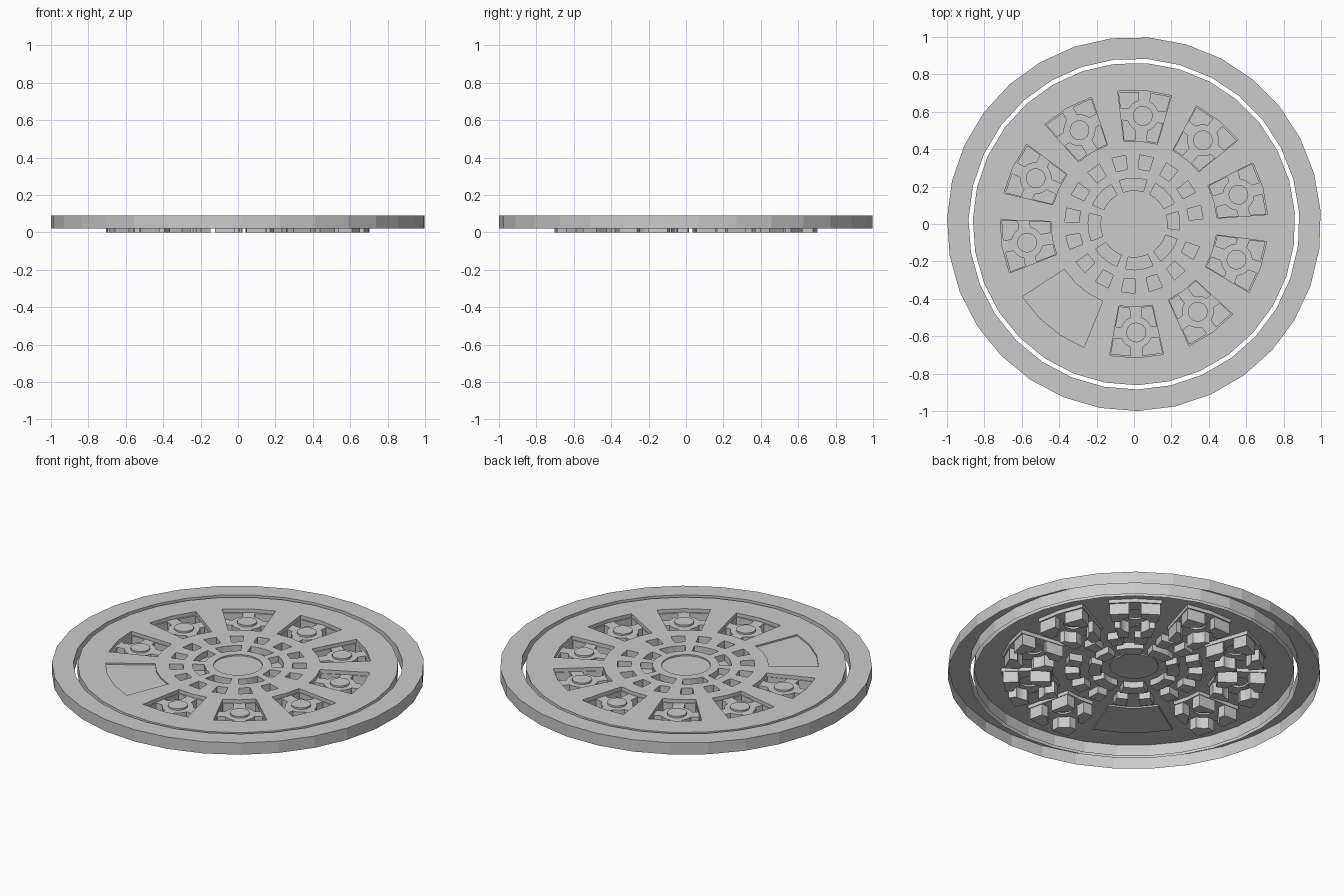
import bpy, bmesh, math
from mathutils import Vector

if "Cube" in bpy.data.objects:
    bpy.data.objects.remove(bpy.data.objects["Cube"])

N = 31                         # sides of every circle
STEP = 2 * math.pi / N
PHASE = math.radians(4.05)
TOP, SKIRT = 0.087, 0.02


def pol(r, k):
    a = PHASE + k * STEP
    return (r * math.cos(a), r * math.sin(a))


def circle(r):
    return [pol(r, k) for k in range(N)]


def sector(r0, r1, k0, k1):
    ks = range(k0, k1 + 1)
    return [pol(r1, k) for k in ks] + [pol(r0, k) for k in reversed(ks)]


def flat(bm, z, *loops):
    """Fill the first outline, leaving the others as holes."""
    edges = []
    for lp in loops:
        vs = [bm.verts.new((x, y, z)) for x, y in lp]
        edges += [bm.edges.new((vs[i - 1], vs[i])) for i in range(len(vs))]
    bmesh.ops.triangle_fill(bm, edges=edges, use_beauty=True,
                            use_dissolve=False, normal=Vector((0, 0, 1)))


def wall(bm, lp, z0, z1):
    lo = [bm.verts.new((x, y, z0)) for x, y in lp]
    hi = [bm.verts.new((x, y, z1)) for x, y in lp]
    for i in range(len(lp)):
        bm.faces.new((lo[i - 1], lo[i], hi[i], hi[i - 1]))


def pocket(bm, lp, z0, z1):
    flat(bm, z0, lp)
    wall(bm, lp, z0, z1)


def finish(bm, name):
    bmesh.ops.remove_doubles(bm, verts=bm.verts, dist=0.0002)
    bmesh.ops.recalc_face_normals(bm, faces=bm.faces)
    up = [f for f in bm.faces if abs(f.normal.z) > 0.9]
    if up and sum(f.normal.z * f.calc_area() for f in up) < 0:
        bmesh.ops.reverse_faces(bm, faces=bm.faces)
    me = bpy.data.meshes.new(name)
    bm.to_mesh(me)
    bm.free()
    bpy.context.collection.objects.link(bpy.data.objects.new(name, me))


# Outer frame ring, open underneath
bm = bmesh.new()
for k in range(N):
    c = [pol(r, j) for r, j in ((1, k), (1, k + 1), (0.885, k + 1), (0.885, k))]
    bm.faces.new([bm.verts.new((x, y, 0.09)) for x, y in c])
wall(bm, circle(1.0), SKIRT, 0.09)
wall(bm, circle(0.885), SKIRT, 0.09)
finish(bm, "frame_ring")

# Cover sheet with recesses pressed down into it
bm = bmesh.new()
recesses = [(circle(0.131), 0.079)]
recesses += [(sector(0.18, 0.245, k, min(k + 3, 32)), 0.05) for k in range(2, 31, 4)]
recesses += [(sector(0.295, 0.37, k, k + 1), 0.045) for k in range(0, 29, 2)]
recesses.append((sector(0.445, 0.712, 18, 21), 0.078))
for lp, z in recesses:
    pocket(bm, lp, z, TOP)

# Patterned pockets: shelf with a round boss and four deep corners
SHELF, R0, R1, MID = 0.066, 0.451, 0.706, 0.58
ARM, HUB = 0.032, 0.085
A = math.radians(11.2)


def corner(side, out):
    R = R1 if out > 0 else R0
    yc = R + (R * math.cos(A) - R) * ARM / (R * math.sin(A))
    pts = [(R * math.sin(A), R * math.cos(A)), (ARM, yc)]
    t0 = math.asin(ARM / HUB)
    for i in range(6):
        t = t0 + (math.pi / 2 - 2 * t0) * i / 5
        pts.append((HUB * math.sin(t), MID + out * HUB * math.cos(t)))
    y = MID + out * ARM
    pts.append((y * math.tan(A), y))
    return [(side * x, y) for x, y in pts]


outlines = [lp for lp, z in recesses]
boss = [(0.053 * math.cos(i * math.pi / 8), MID + 0.053 * math.sin(i * math.pi / 8))
        for i in range(16)]
for k in (7, 4, 1, -2, -5, -8, 10, 13, 16):
    th = PHASE + k * STEP - math.pi / 2
    c, s = math.cos(th), math.sin(th)

    def turn(lp):
        return [(x * c - y * s, x * s + y * c) for x, y in lp]

    rim = sector(0.445, 0.715, k - 1, k + 1)
    outlines.append(rim)
    corners = [turn(corner(i, j)) for i in (-1, 1) for j in (-1, 1)]
    wall(bm, rim, SHELF, TOP)
    flat(bm, SHELF, rim, turn(boss), *corners)
    pocket(bm, turn(boss), 0.076, SHELF)
    for lp in corners:
        pocket(bm, lp, 0.0, SHELF)

flat(bm, TOP, circle(0.862), *outlines)
wall(bm, circle(0.862), SKIRT, TOP)
finish(bm, "cover_plate")
